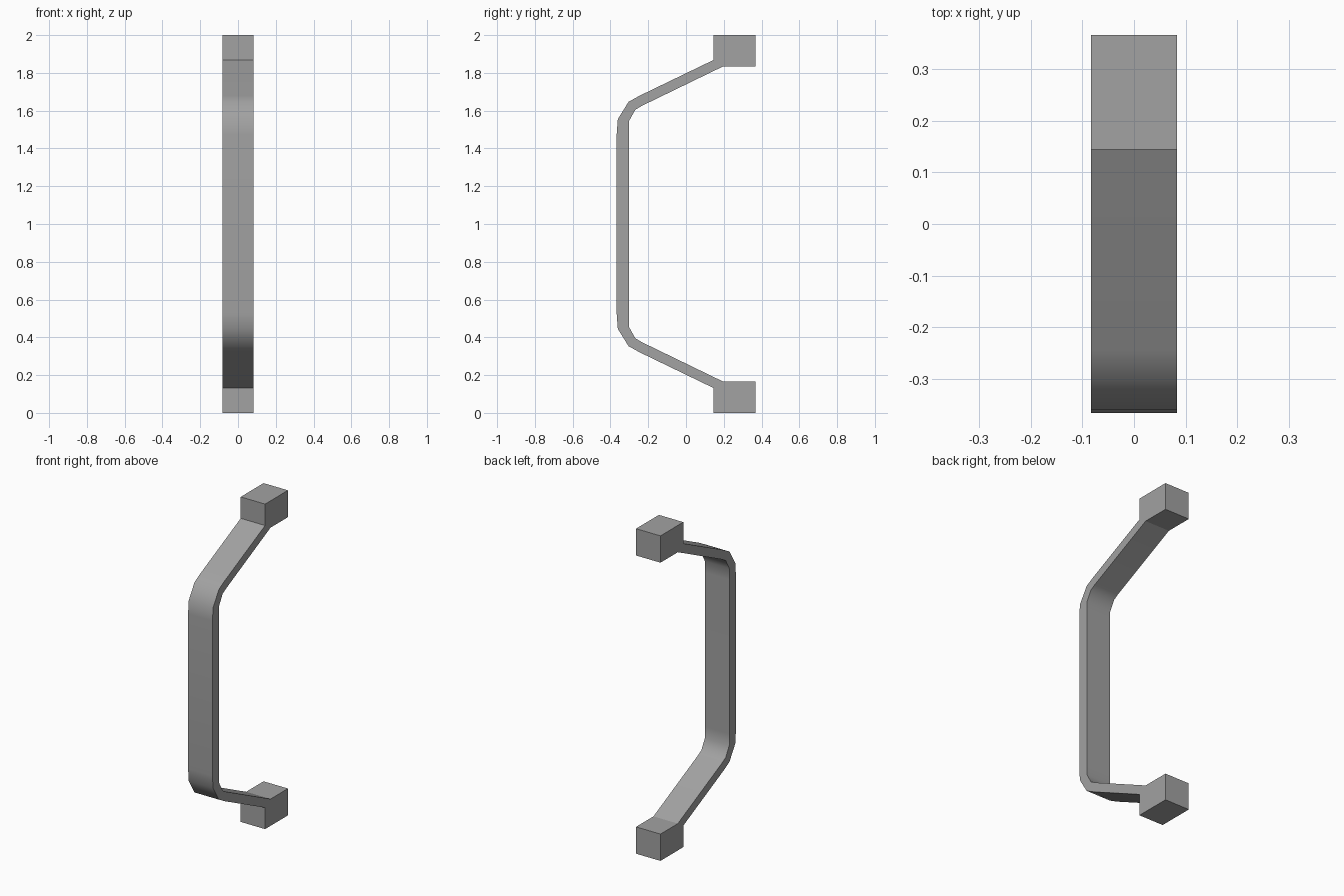
import bpy
import bmesh
import math

HALF_WIDTH = 0.083

if "Cube" in bpy.data.objects:
    bpy.data.objects.remove(bpy.data.objects["Cube"], do_unlink=True)

grey = bpy.data.materials.new("plain grey")
grey.use_nodes = True
grey.diffuse_color = (0.36, 0.36, 0.36, 1)
grey.node_tree.nodes["Principled BSDF"].inputs["Base Color"].default_value = (0.36, 0.36, 0.36, 1)


def mirrored(points):
    """Reflect a (y, z) profile about mid height."""
    return [(y, 2 - z) for y, z in points]


def prism(name, profile):
    """Extrude a closed (y, z) profile across the width."""
    bm = bmesh.new()
    face = bm.faces.new([bm.verts.new((-HALF_WIDTH, y, z)) for y, z in profile])
    result = bmesh.ops.extrude_face_region(bm, geom=[face])
    side = [v for v in result["geom"] if isinstance(v, bmesh.types.BMVert)]
    bmesh.ops.translate(bm, verts=side, vec=(2 * HALF_WIDTH, 0, 0))
    bmesh.ops.recalc_face_normals(bm, faces=bm.faces)
    mesh = bpy.data.meshes.new(name)
    bm.to_mesh(mesh)
    bm.free()
    mesh.materials.append(grey)
    obj = bpy.data.objects.new(name, mesh)
    bpy.context.collection.objects.link(obj)
    return obj


# Bent grip: outer and inner edges of the upper half
outer = [(0.145, 1.868), (-0.246, 1.679), (-0.304, 1.647), (-0.361, 1.555), (-0.367, 1.475)]
inner = [(0.198, 1.835), (-0.235, 1.625), (-0.268, 1.605), (-0.302, 1.545), (-0.303, 1.475)]
outer_edge = outer + mirrored(outer)[::-1]
inner_edge = inner + mirrored(inner)[::-1]
grip = prism("grip", outer_edge + inner_edge[::-1])

# Mounting blocks, with the corner cut where the grip joins
block = [outer[0], (0.145, 2), (0.367, 2), (0.367, 1.835), inner[0]]
prism("upper_mount", block)
prism("lower_mount", mirrored(block))

# Smooth the bends, keep the long edges sharp
bpy.ops.object.select_all(action="DESELECT")
grip.select_set(True)
bpy.context.view_layer.objects.active = grip
bpy.ops.object.shade_smooth_by_angle(angle=math.radians(45))
